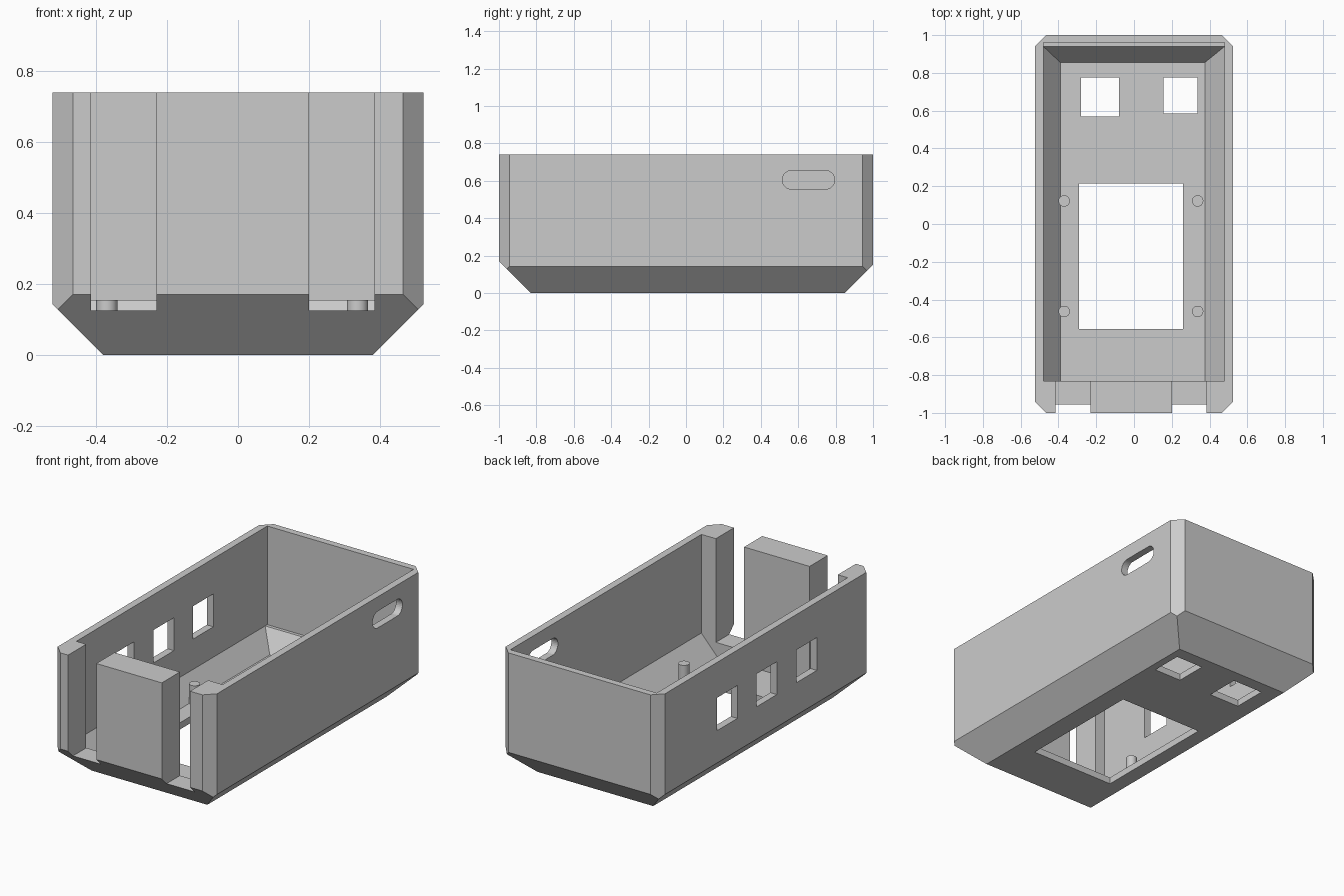
import bpy, bmesh
from mathutils import Vector

if "Cube" in bpy.data.objects:
    bpy.data.objects.remove(bpy.data.objects["Cube"], do_unlink=True)

grey = bpy.data.materials.new("plain grey")
grey.use_nodes = True
grey.diffuse_color = (0.6, 0.6, 0.6, 1)
grey.node_tree.nodes["Principled BSDF"].inputs["Base Color"].default_value = (0.6, 0.6, 0.6, 1)


def finish(name, bm):
    bmesh.ops.recalc_face_normals(bm, faces=bm.faces)
    mesh = bpy.data.meshes.new(name)
    bm.to_mesh(mesh)
    bm.free()
    mesh.materials.append(grey)
    ob = bpy.data.objects.new(name, mesh)
    bpy.context.collection.objects.link(ob)
    return ob


def loft(name, sections):
    """Stack of rectangles (x0, x1, y0, y1, z) joined into a solid."""
    bm = bmesh.new()
    rings = [[bm.verts.new(p) for p in ((a, c, z), (b, c, z), (b, d, z), (a, d, z))]
             for a, b, c, d, z in sections]
    for low, high in zip(rings, rings[1:]):
        for i in range(4):
            j = (i + 1) % 4
            bm.faces.new((low[i], low[j], high[j], high[i]))
    bm.faces.new(rings[0])
    bm.faces.new(rings[-1])
    return finish(name, bm)


def box(name, x0, x1, y0, y1, z0, z1):
    return loft(name, [(x0, x1, y0, y1, z0), (x0, x1, y0, y1, z1)])


def boolean(ob, other, operation="DIFFERENCE"):
    other.hide_render = True
    mod = ob.modifiers.new("cut", "BOOLEAN")
    mod.operation = operation
    mod.solver = "EXACT"
    mod.object = other
    bpy.context.view_layer.objects.active = ob
    bpy.ops.object.modifier_apply(modifier=mod.name)
    bpy.data.objects.remove(other, do_unlink=True)


# Outer shell: block with chamfered lower edges and upright corners
W, H = 0.523, 0.74
case = box("case_body", -W, W, -1, 1, 0, H)
bm = bmesh.new()
bm.from_mesh(case.data)
planes = [((0, -0.83, 0), (0, -1, -1)), ((0, 0.85, 0), (0, 1, -1))]
for s in (-1, 1):
    planes.append(((s * 0.38, 0, 0), (s, 0, -1)))
    for t in (-1, 1):
        planes.append(((s * (W - 0.057), t, 0), (s, t, 0)))
for point, normal in planes:
    cut = bmesh.ops.bisect_plane(bm, geom=bm.verts[:] + bm.edges[:] + bm.faces[:],
                                 plane_co=Vector(point), plane_no=Vector(normal),
                                 clear_outer=True)
    rim = [e for e in cut["geom_cut"] if isinstance(e, bmesh.types.BMEdge)]
    bmesh.ops.holes_fill(bm, edges=rim, sides=0)
bmesh.ops.recalc_face_normals(bm, faces=bm.faces)
bm.to_mesh(case.data)
bm.free()

# Inner cavity with sloping lower sides, and a narrow ledge at the back
FLOOR, LEDGE, TOP = 0.04, 0.155, 0.9
wide = (-0.48, 0.48, -0.83, 0.94)
boolean(case, loft("cavity", [(-0.39, 0.375, -0.83, 0.855, FLOOR),
                              (*wide, LEDGE), (*wide, TOP)]))
boolean(case, box("back_ledge", -0.48, 0.48, 0.85, 0.96, LEDGE, TOP))

# Two slots through the front wall
for x0, x1 in ((-0.415, -0.23), (0.20, 0.385)):
    boolean(case, box("front_slot", x0, x1, -1.1, -0.82, 0.125, TOP))

# Openings in the floor
for x0, x1, y0, y1 in ((-0.29, 0.26, -0.555, 0.215),
                       (-0.28, -0.08, 0.57, 0.775),
                       (0.155, 0.335, 0.585, 0.775)):
    boolean(case, box("floor_opening", x0, x1, y0, y1, -0.1, 0.1))

# Three square windows in one side wall
for y in (0.36, -0.01, -0.385):
    boolean(case, box("side_window", -0.6, -0.45, y - 0.095, y + 0.095, 0.335, 0.53))


def cylinder(name, radius, depth, location, rotation=(0, 0, 0), sides=32):
    bpy.ops.mesh.primitive_cylinder_add(vertices=sides, radius=radius, depth=depth,
                                        location=location, rotation=rotation)
    ob = bpy.context.object
    ob.name = ob.data.name = name
    ob.data.materials.append(grey)
    return ob


# Rounded cable slot in the other side wall: a stretched pill shape
slot = cylinder("cable_slot", 0.05, 0.2, (0.52, 0.655, 0.605), (0, 1.5707963, 0))
for v in slot.data.vertices:
    if abs(v.co.y) > 0.001:
        v.co.y += 0.09 if v.co.y > 0 else -0.09
boolean(case, slot)

# Four mounting pins on the floor
for x in (-0.37, 0.337):
    for y in (-0.463, 0.122):
        pin = cylinder("mounting_pin", 0.03, 0.13, (x, y, 0.09))
        bpy.ops.object.shade_smooth_by_angle()
